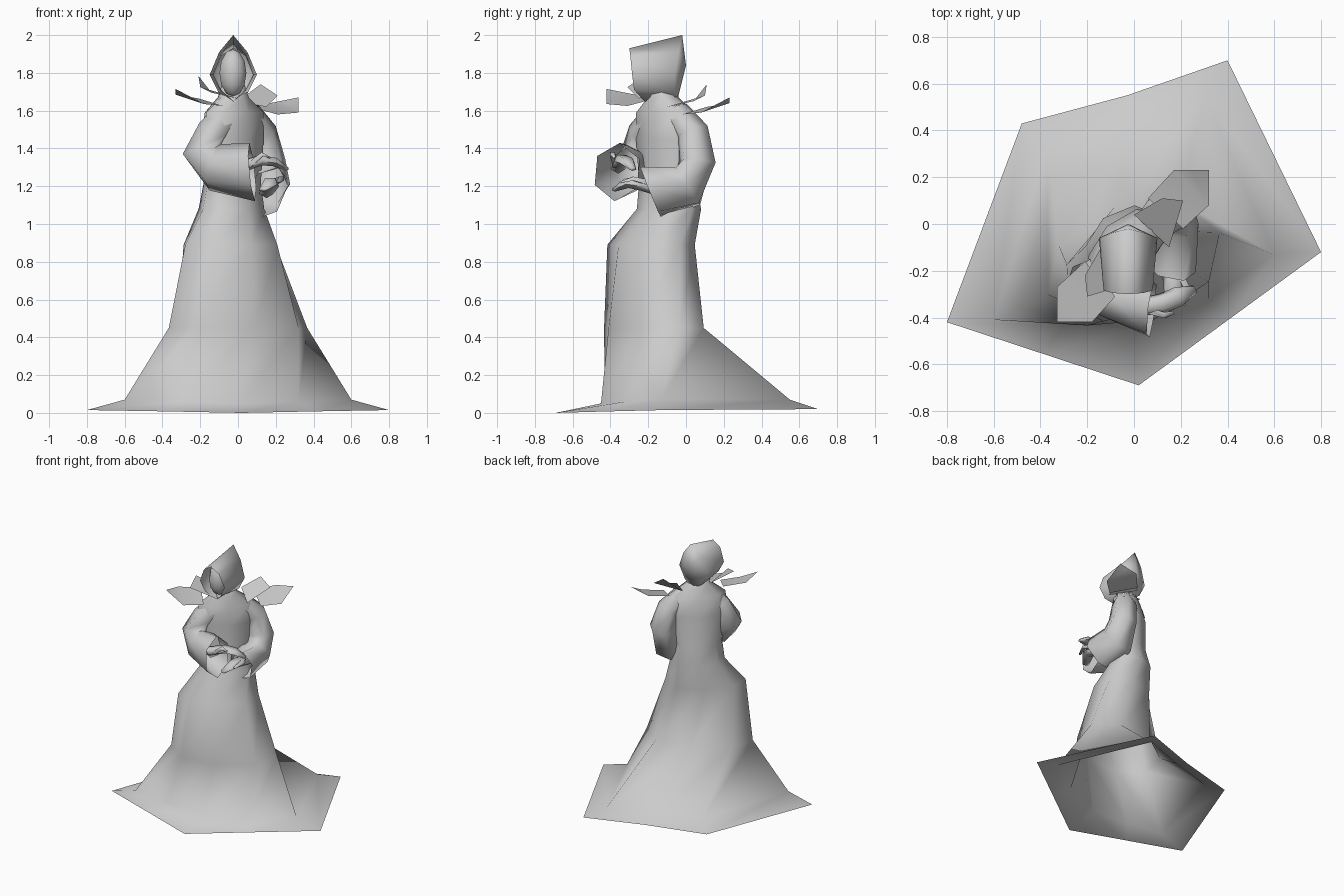
import bpy, bmesh
from math import cos, sin, radians
from mathutils import Vector

if "Cube" in bpy.data.objects:
    bpy.data.objects.remove(bpy.data.objects["Cube"])


def loft(name, rings, cap_start=False, cap_end=False, closed=True):
    """Skin a list of equal-length point rings."""
    bm = bmesh.new()
    rows = [[bm.verts.new(p) for p in r] for r in rings]
    n = len(rows[0])
    for a, b in zip(rows, rows[1:]):
        for i in range(n if closed else n - 1):
            j = (i + 1) % n
            bm.faces.new((a[i], a[j], b[j], b[i]))
    if cap_start:
        bm.faces.new(rows[0][::-1])
    if cap_end:
        bm.faces.new(rows[-1])
    bmesh.ops.remove_doubles(bm, verts=bm.verts, dist=0.0005)
    bmesh.ops.recalc_face_normals(bm, faces=bm.faces)
    me = bpy.data.meshes.new(name)
    bm.to_mesh(me)
    bm.free()
    ob = bpy.data.objects.new(name, me)
    bpy.context.collection.objects.link(ob)
    return ob


def oval(cx, cy, z, a, b, rot, n=8):
    """Horizontal oval ring, starting on the figure's left of view."""
    r = radians(rot)
    pts = []
    for k in range(n):
        t = radians(180 + 360 * k / n)
        x, y = a * cos(t), b * sin(t)
        pts.append((cx + x * cos(r) - y * sin(r), cy + x * sin(r) + y * cos(r), z))
    return pts


def tube(name, path, sides, ref, end_dir=None, cap=False):
    """Tapered tube; path items are (centre, radius across, radius along)."""
    c = [Vector(p[0]) for p in path]
    rings = []
    for i, (_, ru, rv) in enumerate(path):
        t = (c[min(i + 1, len(c) - 1)] - c[max(i - 1, 0)]).normalized()
        if end_dir and i == len(c) - 1:
            t = Vector(end_dir).normalized()
        u = Vector(ref) - t * t.dot(Vector(ref))
        u.normalize()
        v = t.cross(u)
        rings.append([c[i] + u * ru * cos(radians(360 * (k + .5) / sides))
                      + v * rv * sin(radians(360 * (k + .5) / sides)) for k in range(sides)])
    return loft(name, rings, cap, cap)


def across(p, dz=0.0):
    """Mirror across the torso's diagonal symmetry plane."""
    return (-p[1] - 0.1, -p[0] - 0.1, p[2] + dz)


# gown: spreading hem, skirt and torso in one skin
hem = [(-.8, -.42, .015), (-.39, -.555, .008), (.02, -.69, 0), (.41, -.405, .008),
       (.8, -.12, .015), (.4, .7, .02), (-.03, .55, .02), (-.48, .43, .02)]
flare = [(-.6, -.41, .07), (-.3, -.43, .06), (0, -.45, .05), (.32, -.32, .06),
         (.6, -.13, .07), (.3, .55, .07), (-.03, .43, .07), (-.37, .33, .07)]
knee = oval(0, -.17, .45, .39, .255, 20)
loft("gown", [hem, flare, knee,
              oval(-.04, -.185, .89, .285, .205, 33),
              oval(-.035, -.09, 1.08, .195, .15, 40),
              oval(-.03, -.1, 1.22, .175, .125, 42),
              oval(-.03, -.1, 1.45, .205, .125, 44),
              oval(-.02, -.11, 1.59, .205, .105, 44),
              oval(-.025, -.12, 1.67, .085, .08, 40),
              oval(-.025, -.13, 1.74, .06, .06, 40)], cap_end=True)

# hood: open in front, pointed at the top and closed behind
def hood_ring(half):
    left = [(-x, y, z) for x, y, z in half[1:-1]][::-1]
    return [(x - .025, y, z) for x, y, z in half + left]

front = [(0, -.3, 1.93), (.065, -.295, 1.89), (.105, -.285, 1.79), (.065, -.275, 1.71), (0, -.22, 1.65)]
rear = [(0, -.02, 2.0), (.075, -.04, 1.91), (.125, -.06, 1.79), (.075, -.06, 1.69), (0, -.05, 1.64)]
pole = [(0, 0, 1.84)] * 5
loft("hood", [hood_ring(front), hood_ring(rear), hood_ring(pole)])

# face
bpy.ops.mesh.primitive_uv_sphere_add(segments=10, ring_count=6, location=(-.027, -.19, 1.8))
face = bpy.context.object
face.name = "face"
face.scale = (.075, .08, .125)

# collar wings: a raised leaf over a lower, longer leaf on each shoulder
leaves = {
    "upper_collar_leaf": [[(0, .04, 1.65), (.15, -.1, 1.62)],
                          [(.12, .11, 1.74), (.21, .1, 1.68)]],
    "lower_collar_leaf": [[(.06, .11, 1.62), (.21, -.02, 1.58)],
                          [(.17, .23, 1.64), (.32, .08, 1.59)],
                          [(.245, .23, 1.655), (.32, .23, 1.67)]],
}
for name, rows in leaves.items():
    loft(name + "_right", rows, closed=False)
    loft(name + "_left", [[across(p, .045) for p in r] for r in rows], closed=False)

# wide sleeves bent at a rounded elbow
axis = (.7, .7, 0)
upper = [((.05, -.05, 1.59), .07, .075), ((.12, .035, 1.48), .09, .09)]
tube("sleeve_right", upper + [((.155, .06, 1.33), .1, .1), ((.16, .01, 1.2), .11, .135),
                              ((.155, -.185, 1.165), .1, .16)],
     6, axis, (-.05, -1, -.4))
tube("sleeve_left", [(across(p), a, b) for p, a, b in upper]
     + [((-.195, -.25, 1.37), .1, .1), ((-.12, -.29, 1.3), .11, .13),
        ((.075, -.365, 1.275), .13, .155)],
     6, axis, (1, -.12, .1))

# hands: flattened palms with a thumb each
up = (0, 0, 1)
tube("hand_left", [((.0, -.36, 1.3), .035, .04), ((.12, -.34, 1.34), .03, .045),
                   ((.19, -.31, 1.33), .025, .045), ((.26, -.28, 1.29), .01, .02)], 5, up, cap=True)
tube("thumb_left", [((.06, -.37, 1.31), .02, .02), ((.13, -.39, 1.37), .015, .018),
                    ((.17, -.38, 1.35), .005, .01)], 4, up, cap=True)
tube("hand_right", [((.15, -.1, 1.17), .035, .04), ((.17, -.23, 1.21), .035, .05),
                    ((.17, -.31, 1.22), .03, .045), ((.13, -.38, 1.18), .01, .025)], 5, up, cap=True)
tube("thumb_right", [((.19, -.2, 1.22), .02, .02), ((.23, -.28, 1.24), .015, .02),
                     ((.21, -.35, 1.22), .005, .01)], 4, up, cap=True)

bpy.ops.object.select_all(action='SELECT')
bpy.context.view_layer.objects.active = face
bpy.ops.object.shade_smooth_by_angle(angle=radians(85))
